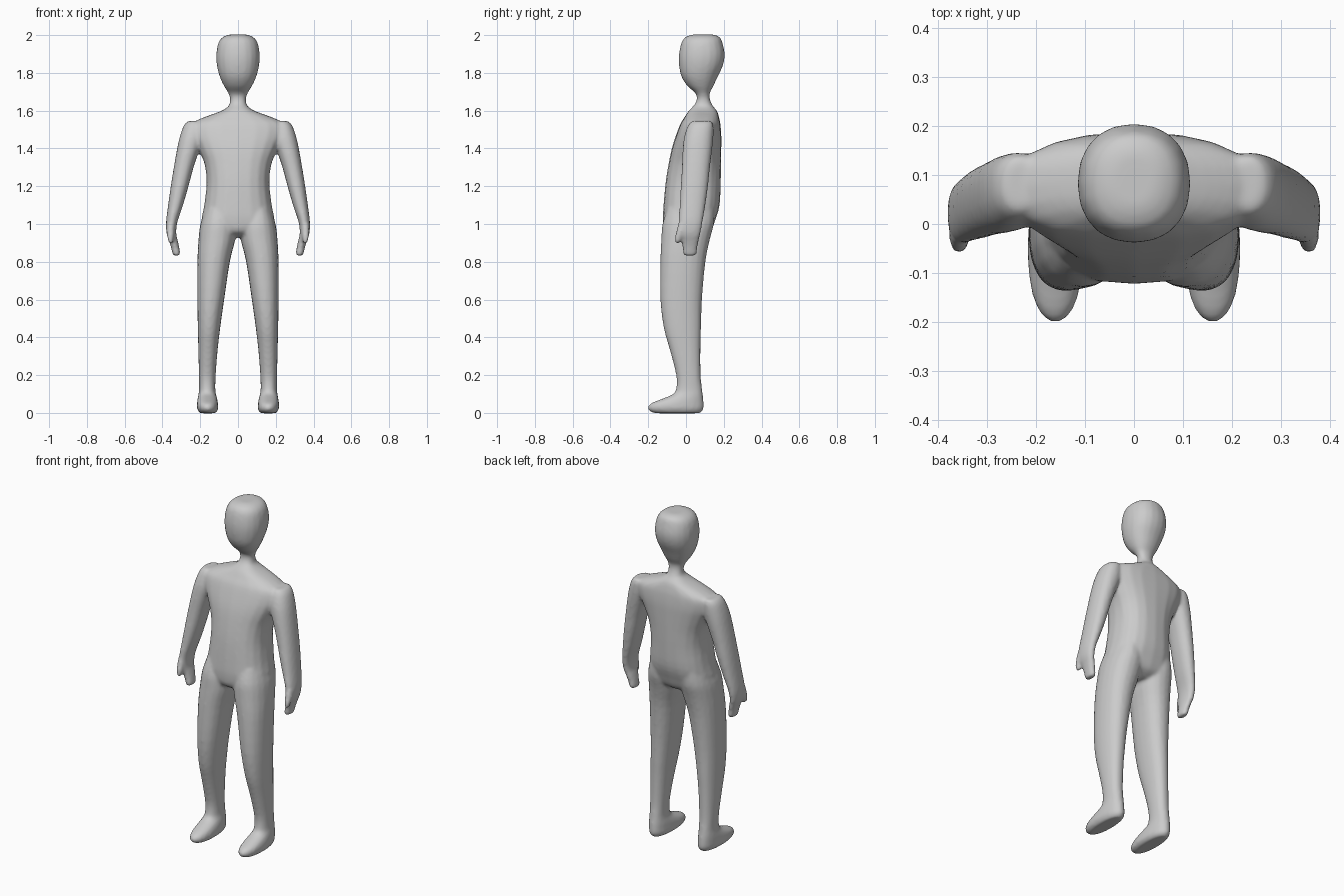
import bpy, bmesh, math
from mathutils import Vector

SIDES = 20


def spline(a, b, c, d, t):
    # Catmull-Rom blend between b and c
    return 0.5 * (2 * b + (c - a) * t + (2 * a - 5 * b + 4 * c - d) * t * t
                  + (3 * b - a - 3 * c + d) * t ** 3)


def loft(bm, rings, side=1, power=0.9, steps=3):
    """Skin horizontal sections (z, x min, x max, y min, y max), capped."""
    rings = [Vector(r) for r in rings]
    p = [rings[0]] + rings + [rings[-1]]
    fine = [spline(*p[i:i + 4], k / steps) for i in range(len(rings) - 1) for k in range(steps)]
    loops = []
    for z, x0, x1, y0, y1 in fine + [rings[-1]]:
        loop = []
        for i in range(SIDES):
            a = 2 * math.pi * i / SIDES
            c, s = math.cos(a), math.sin(a)
            x = (x0 + x1) / 2 + (x1 - x0) / 2 * math.copysign(abs(c) ** power, c)
            y = (y0 + y1) / 2 + (y1 - y0) / 2 * math.copysign(abs(s) ** power, s)
            loop.append(bm.verts.new((side * x, y, z)))
        loops.append(loop)
    faces = [bm.faces.new((a[i - 1], a[i], b[i], b[i - 1]))
             for a, b in zip(loops, loops[1:]) for i in range(SIDES)]
    faces += [bm.faces.new(loops[0]), bm.faces.new(loops[-1])]
    bmesh.ops.recalc_face_normals(bm, faces=faces)


def centred(rows):
    return [(z, -w, w, y0, y1) for z, w, y0, y1 in rows]


# Head and neck: z, half width, front, back
head = centred([
    (2.003, .045, .035, .145), (1.99, .08, -.002, .178), (1.96, .104, -.024, .193),
    (1.90, .115, -.037, .205), (1.84, .112, -.037, .196), (1.78, .097, -.024, .168),
    (1.73, .074, .008, .145), (1.69, .050, .052, .125), (1.65, .042, .055, .130),
    (1.61, .055, .030, .150), (1.57, .07, .02, .16)])

# Torso
torso = centred([
    (1.63, .042, .045, .135), (1.60, .085, .015, .163), (1.565, .18, -.008, .175),
    (1.53, .245, -.03, .182), (1.47, .245, -.053, .187), (1.40, .212, -.075, .187),
    (1.32, .178, -.092, .186), (1.22, .166, -.108, .184), (1.10, .179, -.119, .178),
    (1.02, .192, -.122, .155), (.96, .16, -.11, .13), (.93, .08, -.06, .08)])

# Leg and foot
leg = [
    (1.08, .03, .175, -.10, .15), (1.0, .01, .199, -.125, .148), (.92, .014, .209, -.131, .127),
    (.80, .043, .215, -.136, .103), (.60, .073, .215, -.136, .085), (.45, .094, .213, -.118, .080),
    (.33, .108, .21, -.085, .077), (.20, .118, .207, -.052, .078), (.13, .12, .206, -.052, .085),
    (.10, .117, .209, -.068, .089), (.075, .11, .214, -.125, .092), (.05, .106, .217, -.187, .094),
    (.025, .104, .217, -.203, .094), (.006, .112, .208, -.188, .084), (-.002, .125, .198, -.16, .07)]

# Arm and hand
arm = [
    (1.545, .20, .265, .03, .135), (1.52, .18, .288, .01, .145), (1.46, .18, .309, -.01, .145),
    (1.39, .205, .324, -.018, .138), (1.30, .235, .340, -.022, .127), (1.20, .262, .356, -.028, .117),
    (1.10, .291, .370, -.034, .103), (1.01, .321, .381, -.040, .088), (.95, .327, .378, -.04, .077),
    (.91, .318, .365, -.024, .068), (.87, .310, .353, -.018, .060), (.84, .306, .346, -.016, .056),
    (.832, .313, .338, -.002, .042)]

# Thumb
thumb = [(1.0, .335, .377, -.042, .02), (.95, .338, .378, -.054, -.01),
         (.92, .342, .372, -.060, -.026), (.90, .345, .368, -.058, -.034)]

bm = bmesh.new()
loft(bm, head)
loft(bm, torso, power=0.82)
for side in (-1, 1):
    loft(bm, leg, side)
    loft(bm, arm, side)
    loft(bm, thumb, side)
mesh = bpy.data.meshes.new("body")
bm.to_mesh(mesh)
bm.free()
body = bpy.data.objects.new("body", mesh)
bpy.context.collection.objects.link(body)

# Blend the parts into one smooth skin
skin = body.modifiers.new("skin", 'REMESH')
skin.mode = 'VOXEL'
skin.voxel_size = 0.009
skin.use_smooth_shade = True
relax = body.modifiers.new("relax", 'SMOOTH')
relax.factor = 0.5
relax.iterations = 6
